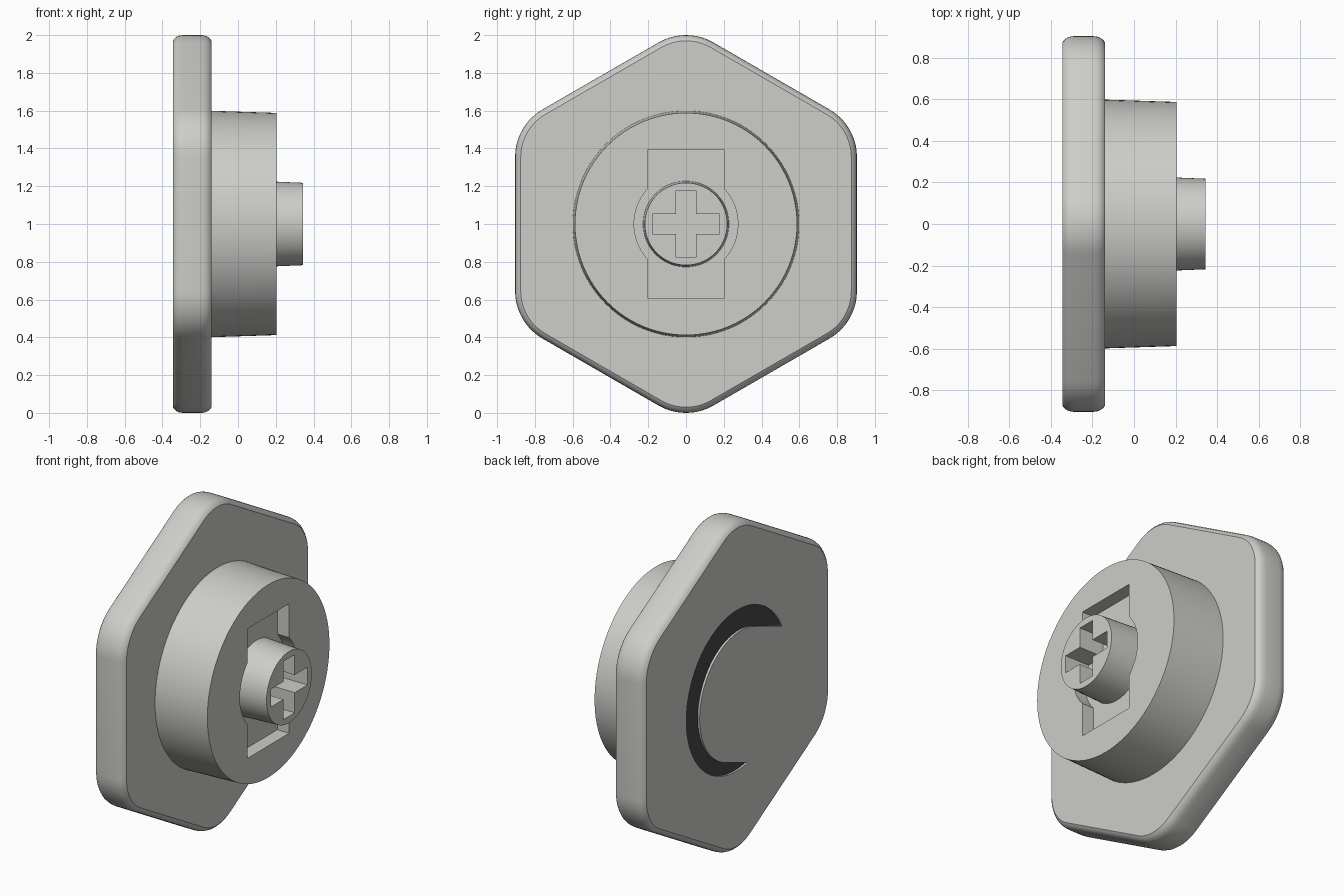
import bpy, bmesh, math

if "Cube" in bpy.data.objects:
    bpy.data.objects.remove(bpy.data.objects["Cube"])

def material(name, rgb):
    m = bpy.data.materials.new(name)
    m.diffuse_color = (*rgb, 1)
    m.use_nodes = True
    m.node_tree.nodes["Principled BSDF"].inputs["Base Color"].default_value = m.diffuse_color
    return m

GREY = material("light_grey", (0.61, 0.61, 0.585))
BLACK = material("near_black", (0.065, 0.065, 0.065))
CZ = 1.0  # height of the shared axis, which runs along x

def loft(name, rings, mat=GREY):
    """Closed solid through rings of (x, [(y, z), ...]); z is relative to the axis."""
    bm = bmesh.new()
    loops = [[bm.verts.new((x, y, z + CZ)) for y, z in pts] for x, pts in rings]
    n = len(loops[0])
    for a, b in zip(loops, loops[1:]):
        for i in range(n):
            j = (i + 1) % n
            bm.faces.new((a[i], a[j], b[j], b[i]))
    bm.faces.new(loops[0])
    bm.faces.new(loops[-1])
    bmesh.ops.recalc_face_normals(bm, faces=bm.faces)
    me = bpy.data.meshes.new(name)
    bm.to_mesh(me)
    bm.free()
    me.materials.append(mat)
    ob = bpy.data.objects.new(name, me)
    bpy.context.collection.objects.link(ob)
    return ob

def cut(ob, cutter):
    """Subtract the cutter, bake the result and delete the cutter."""
    mod = ob.modifiers.new("cut", 'BOOLEAN')
    mod.operation, mod.solver, mod.object = 'DIFFERENCE', 'EXACT', cutter
    bpy.context.view_layer.update()
    dg = bpy.context.evaluated_depsgraph_get()
    me = bpy.data.meshes.new_from_object(ob.evaluated_get(dg))
    ob.modifiers.clear()
    ob.data = me
    bpy.data.objects.remove(cutter)

def smooth(ob, angle=35):
    ob.data.shade_smooth()
    ob.data.set_sharp_from_angle(angle=math.radians(angle))

def arc(r, a0, a1, n, cy=0, cz=0):
    angles = [math.radians(a0 + (a1 - a0) * i / n) for i in range(n + 1)]
    return [(cy + r * math.cos(a), cz + r * math.sin(a)) for a in angles]

def circle(r, n=96):
    return arc(r, 0, 360, n)[:-1]

def rounded_hexagon(apothem, r, inset):
    core = (apothem - r) / math.cos(math.pi / 6)
    pts = []
    for k in range(6):
        a = 30 + 60 * k
        t = math.radians(a)
        pts += arc(r - inset, a - 30, a + 30, 10, core * math.cos(t), core * math.sin(t))
    return pts

# Hexagonal plate with softened rims
rim = [(0, 0.03), (0.008, 0.019), (0.02, 0.009), (0.035, 0.003), (0.055, 0)]
x0, x1 = -0.345, -0.14
sections = [(x0 + d, i) for d, i in rim] + [(x1 - d, i) for d, i in reversed(rim)]
plate = loft("hexagonal_plate",
             [(x, rounded_hexagon(0.905, 0.29, i)) for x, i in sections])

# Crescent on the back: a disc less a tilted U-shaped slot
def crescent():
    r_out, c_out = 0.49, (0.0, 0.02 * -1)
    r_in, c_in = 0.388, (-0.027, -0.056)
    tilt = 200.5                       # direction of the opening in the y-z plane
    t = math.radians(tilt)
    d = (math.cos(t), math.sin(t))
    tips = []
    for side in (90, -90):             # where the slot walls meet the outer circle
        s = math.radians(tilt + side)
        p = (c_in[0] + r_in * math.cos(s) - c_out[0], c_in[1] + r_in * math.sin(s) - c_out[1])
        b = p[0] * d[0] + p[1] * d[1]
        k = -b + math.sqrt(b * b - p[0] ** 2 - p[1] ** 2 + r_out ** 2)
        tips.append(math.degrees(math.atan2(p[1] + k * d[1], p[0] + k * d[0])))
    a0, a1 = tips
    while a0 < tilt - 180:
        a0 += 360
    while a1 < a0:
        a1 += 360
    # go round the far side of the opening
    outer = arc(r_out, a0, a1, 64, *c_out)
    inner = arc(r_in, tilt + 270, tilt + 90, 48, *c_in)
    return outer + inner

moon = crescent()
cut(plate, loft("crescent_cutter", [(x0 - 0.05, moon), (x0 + 0.015, moon)]))
loft("crescent_inlay", [(x0 + 0.013, moon), (x0 + 0.018, moon)], BLACK)
smooth(plate)

# Round boss with a slight taper
boss = loft("round_boss", [(-0.16, circle(0.6)), (0.205, circle(0.588))])

# Keyhole-shaped pocket in the boss
ca = math.degrees(math.acos(0.2 / 0.275))
pocket = ([(0.2, -0.395)] + arc(0.275, -ca, ca, 16) + [(0.2, 0.395), (-0.2, 0.395)]
          + arc(0.275, 180 - ca, 180 + ca, 16) + [(-0.2, -0.395)])
cut(boss, loft("pocket_cutter", [(0.125, pocket), (0.3, pocket)]))
smooth(boss)

# Stem with a cross-shaped socket
stem = loft("stem", [(0.11, circle(0.228, 64)), (0.345, circle(0.218, 64))])
w, l = 0.054, 0.177
cross = [(w, w), (w, l), (-w, l), (-w, w), (-l, w), (-l, -w),
         (-w, -w), (-w, -l), (w, -l), (w, -w), (l, -w), (l, w)]
cut(stem, loft("cross_cutter", [(0.18, cross), (0.4, cross)]))
smooth(stem)
